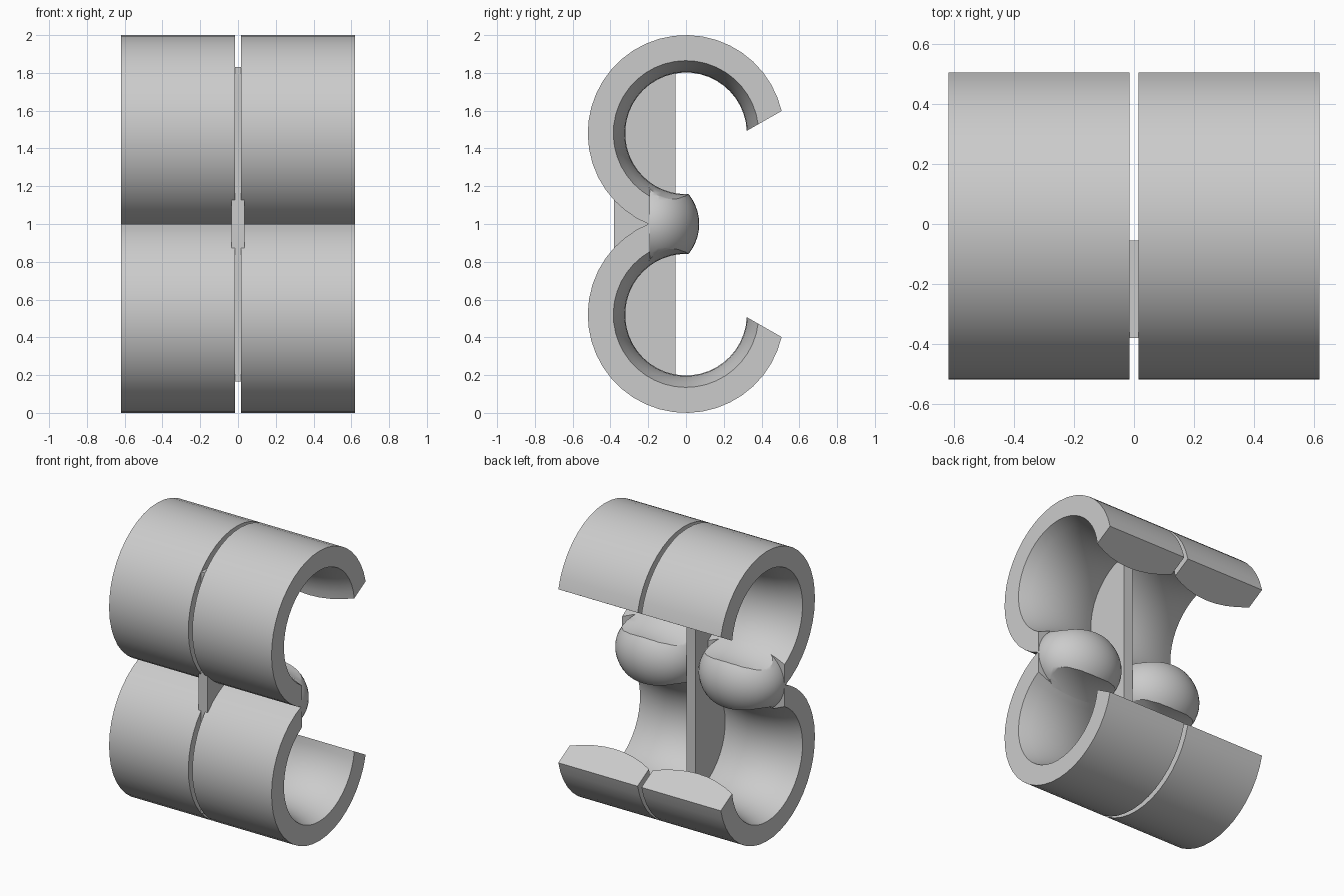
import bpy, bmesh
from math import sin, cos, asin, acos, pi, radians
from mathutils import Vector, Matrix

cube = bpy.data.objects.get("Cube")
if cube:
    bpy.data.objects.remove(cube, do_unlink=True)

grey = bpy.data.materials.new("plain grey")
grey.use_nodes = True
COLOUR = (0.6, 0.6, 0.6, 1)
grey.diffuse_color = COLOUR
grey.node_tree.nodes["Principled BSDF"].inputs["Base Color"].default_value = COLOUR

OUTER, MOUTH, THROAT = 0.52, 0.385, 0.322   # ring radii
X0, X1 = 0.015, 0.62                        # one half along x
AXIS = 0.48                                 # ring axis above and below the middle
BACK = -0.19                                # where the rings meet the domes
STEPS, BORE_STEPS = 28, 8


def make_object(name, bm, angle=30):
    bmesh.ops.recalc_face_normals(bm, faces=bm.faces[:])
    mesh = bpy.data.meshes.new(name)
    bm.to_mesh(mesh)
    bm.free()
    mesh.materials.append(grey)
    ob = bpy.data.objects.new(name, mesh)
    bpy.context.collection.objects.link(ob)
    bpy.ops.object.select_all(action='DESELECT')
    ob.select_set(True)
    bpy.context.view_layer.objects.active = ob
    bpy.ops.object.shade_smooth_by_angle(angle=radians(angle))
    return ob


def bore_profile():
    # bore narrows in a gentle arc between its two mouths
    pts = []
    for i in range(BORE_STEPS + 1):
        t = i / BORE_STEPS
        r = MOUTH - (MOUTH - THROAT) * (1 - (2 * t - 1) ** 2)
        pts.append((X1 + (X0 - X1) * t, r))
    return pts


def lip_angle(r):
    # slanted flat lip at the back opening
    return radians(29.7) - asin(0.148 / r)


def root_angle(r):
    # vertical cut where the ring joins the dome
    return pi + acos(-BACK / r)


def sweep(profile, start, end, steps, sx, sz):
    bm = bmesh.new()
    rows = []
    for x, r in profile:
        a0, a1 = start(r), end(r)
        row = []
        for i in range(steps + 1):
            a = a0 + (a1 - a0) * i / steps
            row.append(bm.verts.new((sx * x, r * cos(a), 1 + sz * (AXIS + r * sin(a)))))
        rows.append(row)
    for j, row in enumerate(rows):
        nxt = rows[(j + 1) % len(rows)]
        for i in range(steps):
            bm.faces.new((row[i], row[i + 1], nxt[i + 1], nxt[i]))
    bm.faces.new([row[0] for row in rows])
    bm.faces.new([row[-1] for row in rows])
    return bm


def bore_solid(sx, sz):
    # closed plug with the shape of the bore
    pts = bore_profile()
    pts = [(X1 + 0.1, MOUTH)] + pts + [(X0 - 0.1, MOUTH)]
    bm = bmesh.new()
    count = 48
    rows = [[bm.verts.new((sx * x, r * cos(2 * pi * i / count),
                           1 + sz * (AXIS + r * sin(2 * pi * i / count))))
             for i in range(count)] for x, r in pts]
    for a, b in zip(rows, rows[1:]):
        for i in range(count):
            k = (i + 1) % count
            bm.faces.new((a[i], a[k], b[k], b[i]))
    bm.faces.new(rows[0])
    bm.faces.new(rows[-1])
    return bm


for sx, side in ((1, "left"), (-1, "right")):
    # open clip rings
    for sz, level in ((1, "upper"), (-1, "lower")):
        profile = [(X0, OUTER), (X1, OUTER)] + bore_profile()
        make_object(f"{level}_{side}_ring",
                    sweep(profile, lip_angle, root_angle, STEPS, sx, sz), 25)

    # rounded dome between the two rings, hollowed by both bores
    bm = bmesh.new()
    place = Matrix.Translation((sx * (X0 + X1) / 2, -0.18, 1)) @ Matrix.Diagonal((0.302, 0.25, 0.25, 1))
    bmesh.ops.create_uvsphere(bm, u_segments=40, v_segments=24, radius=1, matrix=place)
    cut = bmesh.ops.bisect_plane(bm, geom=bm.verts[:] + bm.edges[:] + bm.faces[:],
                                 plane_co=Vector((0, BACK - 0.012, 0)),
                                 plane_no=Vector((0, -1, 0)), clear_outer=True)
    rim = [e for e in cut["geom_cut"] if isinstance(e, bmesh.types.BMEdge)]
    bmesh.ops.edgeloop_fill(bm, edges=rim)
    dome = make_object(f"{side}_dome", bm)
    for sz in (1, -1):
        cutter = make_object("bore_cutter", bore_solid(sx, sz))
        cutter.hide_render = True
        mod = dome.modifiers.new("bore", 'BOOLEAN')
        mod.operation = 'DIFFERENCE'
        mod.solver = 'EXACT'
        mod.object = cutter
        bpy.ops.object.select_all(action='DESELECT')
        dome.select_set(True)
        bpy.context.view_layer.objects.active = dome
        bpy.ops.object.modifier_move_to_index(modifier=mod.name, index=0)
        bpy.ops.object.modifier_apply(modifier=mod.name)
        bpy.data.objects.remove(cutter, do_unlink=True)
    bpy.ops.object.shade_smooth_by_angle(angle=radians(30))

# upright plate joining both halves
bm = bmesh.new()
bmesh.ops.create_cube(bm, size=1, matrix=Matrix.Translation((0, -0.218, 1))
                      @ Matrix.Diagonal((0.07, 0.325, 1.665, 1)))
make_object("centre_plate", bm)
